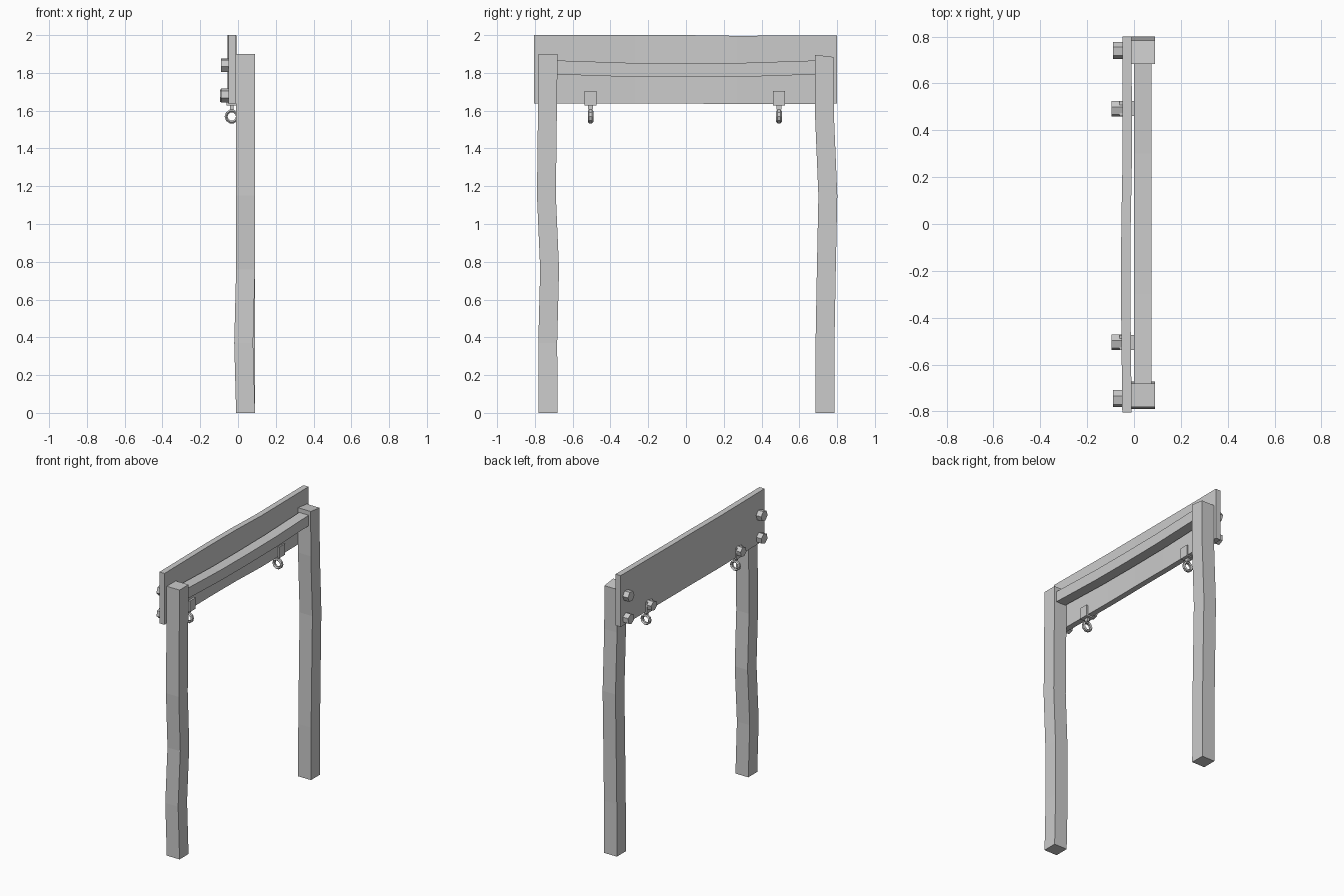
import bpy, bmesh, math
from mathutils import Matrix, Vector

if "Cube" in bpy.data.objects:
    bpy.data.objects.remove(bpy.data.objects["Cube"])

def finish(name, bm):
    bmesh.ops.recalc_face_normals(bm, faces=bm.faces)
    me = bpy.data.meshes.new(name)
    bm.to_mesh(me)
    bm.free()
    ob = bpy.data.objects.new(name, me)
    bpy.context.collection.objects.link(ob)
    return ob

def loft(name, rings):
    """Closed solid through a series of equal-length vertex rings."""
    bm = bmesh.new()
    vs = [[bm.verts.new(p) for p in r] for r in rings]
    n = len(vs[0])
    for a, b in zip(vs, vs[1:]):
        for i in range(n):
            j = (i + 1) % n
            bm.faces.new((a[i], a[j], b[j], b[i]))
    bm.faces.new(vs[0])
    bm.faces.new(vs[-1])
    return finish(name, bm)

CORNERS = ((-1, -1), (1, -1), (1, 1), (-1, 1))

def post(name, stations):
    # station: x, y, z, slope of the cut along y
    return loft(name, [[(x + a * .05, y + b * .05, z + b * s) for a, b in CORNERS]
                       for x, y, z, s in stations])

def beam(name, hx, hz, stations):
    # station: x, y, z of the section centre
    return loft(name, [[(x + a * hx, y, z + b * hz) for a, b in CORNERS]
                       for x, y, z in stations])

def hex_bolt(name, x0, x1, y, z, r, turn):
    def ring(x):
        return [(x, y + r * math.cos(turn + i * math.pi / 3),
                 z + r * math.sin(turn + i * math.pi / 3)) for i in range(6)]
    return loft(name, [ring(x0), ring(x1)])

# Crooked timber posts
post("front_post", [(.04, -.73, 0, 0), (.03, -.732, .37, 0), (.04, -.722, .76, 0),
                    (.04, -.739, 1.15, 0), (.04, -.73, 1.9, 0)])
post("back_post", [(.04, .735, 0, 0), (.04, .736, .37, 0), (.04, .743, .76, 0),
                   (.04, .751, 1.15, 0), (.04, .733, 1.58, 0), (.04, .732, 1.89, -.006)])

# Wide sign board and sagging cross rail
beam("board", .02, .181, [(-.030, -.805, 1.819), (-.036, -.27, 1.819), (-.034, 0, 1.819),
                          (-.029, .27, 1.815), (-.030, .80, 1.818)])
beam("cross_rail", .037, .037, [(.037, -.69, 1.829), (.037, -.3, 1.816), (.037, 0, 1.814),
                                (.037, .3, 1.816), (.037, .70, 1.829)])

# Bolts holding the board to the posts
for i, (y, z, t) in enumerate([(-.745, 1.84, .2), (-.745, 1.68, .35),
                               (.74, 1.84, .1), (.74, 1.68, .45)]):
    hex_bolt(f"post_bolt_{i}", -.09, -.035, y, z, .037, t)

# Hanging clips, each with a bolt and an eye ring
for side, y in (("front", -.505), ("back", .492)):
    beam(side + "_clip", .031, .039, [(-.031, y - .032, 1.666), (-.031, y + .032, 1.666)])
    hex_bolt(side + "_clip_bolt", -.095, -.05, y, 1.68, .034, .3)
    beam(side + "_eye_neck", .009, .012, [(-.033, y - .013, 1.617), (-.033, y + .013, 1.617)])
    bm = bmesh.new()
    n, m = 10, 6
    grid = []
    for i in range(n):
        a = 2 * math.pi * i / n
        row = []
        for k in range(m):
            b = 2 * math.pi * k / m + math.pi / 6
            r = .030 + .009 * math.cos(b)
            row.append(bm.verts.new((-.033 + r * math.cos(a), y + .015 * math.sin(b),
                                     1.569 + r * math.sin(a))))
        grid.append(row)
    for i in range(n):
        for k in range(m):
            p, q = grid[i], grid[(i + 1) % n]
            bm.faces.new((p[k], q[k], q[(k + 1) % m], p[(k + 1) % m]))
    finish(side + "_eye_ring", bm)
